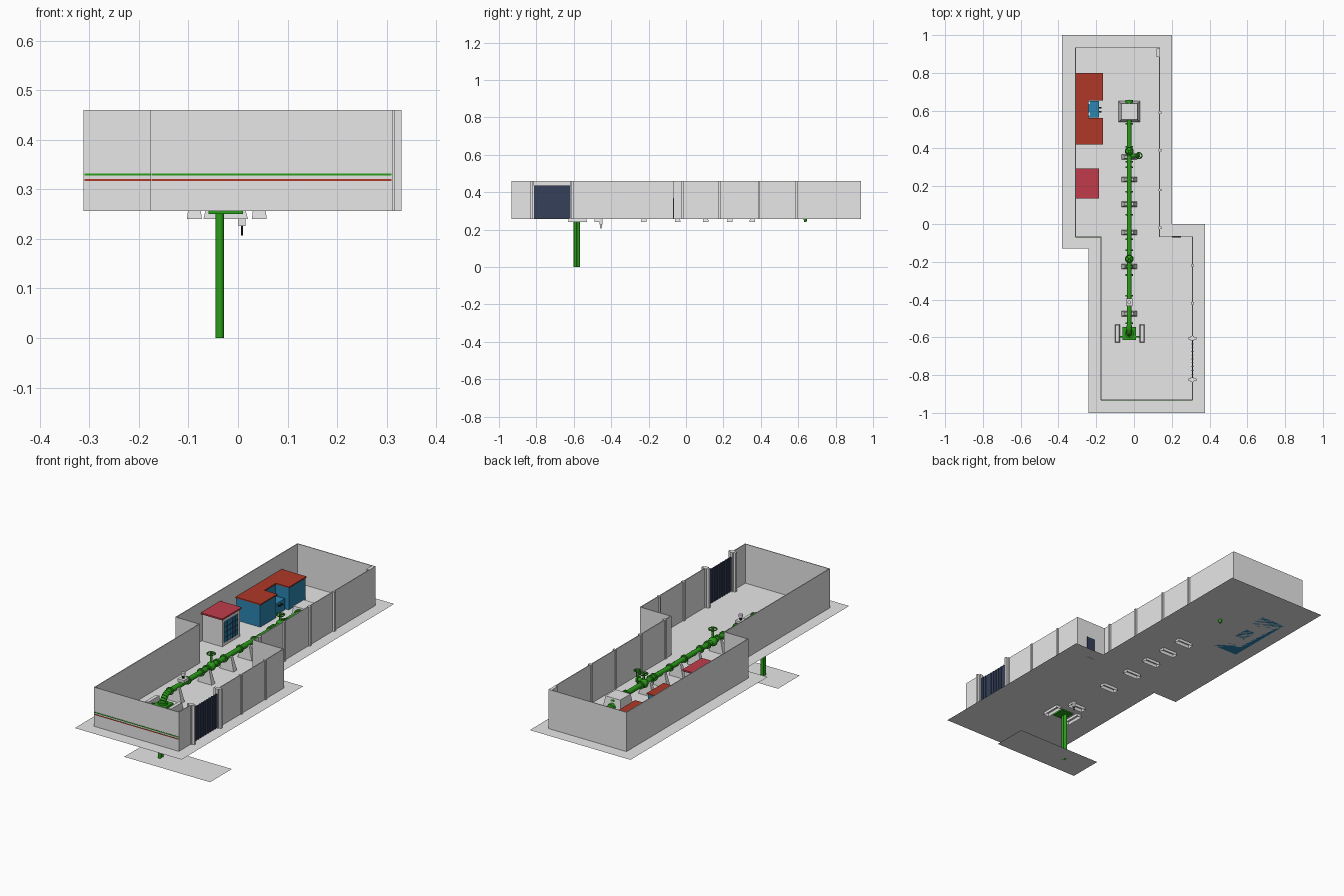
import bpy, bmesh, math
from mathutils import Vector

old = bpy.data.objects.get("Cube")
if old:
    bpy.data.objects.remove(old)


def paint(name, r, g, b):
    m = bpy.data.materials.new(name)
    m.use_nodes = True
    m.diffuse_color = (r, g, b, 1)
    m.node_tree.nodes["Principled BSDF"].inputs["Base Color"].default_value = (r, g, b, 1)
    return m


WHITE = paint("pale concrete", .8, .8, .8)
RUST = paint("rust red", .42, .04, .02)
CRIMSON = paint("crimson", .53, .045, .07)
BLUE = paint("wall blue", .025, .24, .45)
GREEN = paint("pipe green", .024, .34, .01)
NAVY = paint("gate navy", .035, .05, .1)
BLACK = paint("black", .02, .02, .02)

GROUND, TOP = .256, .46
PIPE_X, PIPE_Z, PIPE_R = -.025, .325, .013


def finish(name, bm, mat, smooth=False):
    me = bpy.data.meshes.new(name)
    bm.to_mesh(me)
    bm.free()
    ob = bpy.data.objects.new(name, me)
    bpy.context.collection.objects.link(ob)
    me.materials.append(mat)
    if smooth:
        bpy.context.view_layer.objects.active = ob
        bpy.ops.object.select_all(action='DESELECT')
        ob.select_set(True)
        bpy.ops.object.shade_smooth_by_angle()
    return ob


def prism(name, pts, z0, z1, mat):
    """Flat outline, raised to z1 when that differs from z0."""
    bm = bmesh.new()
    face = bm.faces.new([bm.verts.new((x, y, z0)) for x, y in pts])
    if z1 > z0:
        up = bmesh.ops.extrude_face_region(bm, geom=[face])["geom"]
        bmesh.ops.translate(bm, vec=(0, 0, z1 - z0),
                            verts=[v for v in up if isinstance(v, bmesh.types.BMVert)])
        bmesh.ops.recalc_face_normals(bm, faces=bm.faces)
    return finish(name, bm, mat)


def box(name, x0, x1, y0, y1, z0, z1, mat):
    return prism(name, [(x0, y0), (x1, y0), (x1, y1), (x0, y1)], z0, z1, mat)


def pedestal(name, x, y, base, top, z0, z1, hollow=0):
    """Tapered block, with an open recess under its foot when hollow."""
    bm = bmesh.new()
    bmesh.ops.create_cube(bm, size=1)
    for v in bm.verts:
        size = top if v.co.z > 0 else base
        v.co = (x + v.co.x * size[0], y + v.co.y * size[1], z1 if v.co.z > 0 else z0)
    bm.normal_update()
    if hollow:
        foot = min(bm.faces, key=lambda f: f.normal.z)
        bmesh.ops.inset_region(bm, faces=[foot], thickness=.006)
        bmesh.ops.translate(bm, verts=foot.verts, vec=(0, 0, hollow))
    return finish(name, bm, WHITE)


def rod(name, a, b, r, mat=GREEN, r2=None, sides=16):
    a, b = Vector(a), Vector(b)
    bm = bmesh.new()
    bmesh.ops.create_cone(bm, cap_ends=True, segments=sides, radius1=r,
                          radius2=r if r2 is None else r2, depth=(b - a).length)
    turn = (b - a).to_track_quat('Z', 'Y').to_matrix()
    for v in bm.verts:
        v.co = turn @ v.co + (a + b) / 2
    return finish(name, bm, mat, True)


def wheel(name, centre, axis, r):
    bpy.ops.mesh.primitive_torus_add(major_radius=r, minor_radius=.003, location=centre,
                                     major_segments=20, minor_segments=6)
    ob = bpy.context.object
    ob.name = name
    ob.rotation_euler = Vector(axis).to_track_quat('Z', 'Y').to_euler()
    ob.data.materials.append(GREEN)
    c = Vector(centre)
    for i in range(2):
        d = Vector(axis).orthogonal().normalized()
        d = d if i == 0 else d.cross(Vector(axis))
        rod(name + "_spoke", c - d * r, c + d * r, .002, sides=6)


# Ground slabs
prism("upper_ground", [(-.38, -.13), (-.24, -.13), (-.24, -1), (.375, -1),
                       (.375, 0), (.2, 0), (.2, 1), (-.38, 1)], GROUND, GROUND, WHITE)
box("lower_ground", -.18, .315, -.68, -.5, 0, 0, WHITE)

# Perimeter wall, leaving a gap for the gate
path = [(.31, -.82), (.31, -.93), (-.175, -.93), (-.175, -.068), (-.31, -.068),
        (-.31, .933), (.135, .933), (.135, -.068), (.31, -.068), (.31, -.61)]
T = .002
for (ax, ay), (bx, by) in zip(path, path[1:]):
    box("perimeter_wall", min(ax, bx) - T, max(ax, bx) + T,
        min(ay, by) - T, max(ay, by) + T, GROUND, TOP, WHITE)

# Thin stripes on the front walls
for z, mat in ((.328, GREEN), (.317, RUST)):
    box("lower_front_stripe", -.175, .31, -.934, -.931, z, z + .004, mat)
    box("upper_front_stripe", -.31, -.177, -.072, -.069, z, z + .004, mat)

# Wall posts
for x, ys in ((.31, (-.22, -.42)), (.138, (.59, .39, .18, -.02))):
    for y in ys:
        box("wall_post", x - .009, x + .008, y - .006, y + .006, GROUND, TOP, WHITE)
box("corner_post", .12, .134, .885, .93, GROUND, TOP, WHITE)

# Gate with slats between its two posts
for y in (-.825, -.605):
    box("gate_post", .288, .33, y - .006, y + .006, GROUND, TOP, WHITE)
    box("gate_post_rib", .3, .317, y - .012, y + .012, GROUND, TOP, WHITE)
box("gate", .307, .313, -.815, -.615, GROUND + .004, .435, NAVY)
for i in range(9):
    y = -.795 + i * .02
    box("gate_slat", .304, .316, y - .002, y + .002, GROUND + .004, .435, NAVY)
box("side_door", .2, .25, -.071, -.064, GROUND, .37, NAVY)

# Blue building with a recessed entrance
def notched(g):
    return [(-.31 + g, .42 + g), (-.165 - g, .42 + g), (-.165 - g, .56 - g), (-.24 - g, .56 - g),
            (-.24 - g, .655 + g), (-.165 - g, .655 + g), (-.165 - g, .8 - g), (-.31 + g, .8 - g)]


prism("blue_building", notched(.004), GROUND, .372, BLUE)
prism("blue_building_roof", notched(0), .372, .378, RUST)
box("entrance_block", -.24, -.185, .565, .65, GROUND, .315, BLUE)
for y in (.575, .635):
    box("entrance_trim", -.243, -.232, y, y + .015, .31, .318, WHITE)
for y in (.595, .615):
    rod("entrance_handle", (-.186, y, .3), (-.172, y, .3), .004, BLACK, sides=8)

# White hut with a barred window
box("hut", -.305, -.19, .142, .288, GROUND, .397, WHITE)
box("hut_roof", -.31, -.185, .135, .295, .397, .405, CRIMSON)
box("hut_window", -.19, -.186, .155, .265, .275, .38, BLUE)
for i in range(4):
    y = .177 + i * .022
    box("window_bar", -.187, -.184, y - .001, y + .001, .275, .38, NAVY)
for i in range(3):
    z = .3 + i * .027
    box("window_bar", -.187, -.184, .155, .265, z - .001, z + .001, NAVY)

# Main pipe, its front elbow and the flanges
rod("main_pipe", (PIPE_X, -.54, PIPE_Z), (PIPE_X, .64, PIPE_Z), PIPE_R)
bend = [(-.54 - .04 * math.sin(i * math.pi / 12), PIPE_Z - .04 + .04 * math.cos(i * math.pi / 12))
        for i in range(7)]
for (y0, z0), (y1, z1) in zip(bend, bend[1:]):
    rod("front_elbow", (PIPE_X, y0 + .001, z0), (PIPE_X, y1 - .001, z1), .015)
for y in (-.525, -.38, -.27, -.225, -.14, -.08, .05, .17, .3, .33, .41, .53):
    rod("pipe_flange", (PIPE_X, y - .004, PIPE_Z), (PIPE_X, y + .004, PIPE_Z), .02)

# Riser pair beneath the pump base
for y in (-.592, -.576):
    rod("riser", (-.037, y, 0), (-.037, y, GROUND), .0085)
box("pump_base", -.06, .01, -.615, -.545, .25, .28, GREEN)
rod("pump_flange", (PIPE_X, -.58, .28), (PIPE_X, -.58, .29), .024)
for x in (-.088, .043):
    pedestal("pump_frame", x, -.58, (.03, .1), (.018, .09), .24, .29, .015)
    box("pump_rail", min(x, PIPE_X), max(x, PIPE_X), -.6, -.592, .27, .276, GREEN)

# Saddles under the pipe
for y in (.355, .235, .105, -.045, -.225, -.475):
    pedestal("pipe_saddle", PIPE_X, y, (.09, .03), (.045, .016), .24, PIPE_Z, .015)

# Valves: one with an upright wheel, one with a side wheel as well
for y, z in ((-.185, .39), (.385, .375)):
    bpy.ops.mesh.primitive_uv_sphere_add(radius=.023, segments=16, ring_count=10,
                                         location=(PIPE_X, y, PIPE_Z))
    bpy.context.object.name = "valve_body"
    bpy.context.object.data.materials.append(GREEN)
    bpy.ops.object.shade_smooth_by_angle()
    rod("valve_stem", (PIPE_X, y, PIPE_Z), (PIPE_X, y, z + .004), .006)
    wheel("valve_wheel", (PIPE_X, y, z), (0, 0, 1), .02)
rod("side_branch", (PIPE_X, .362, PIPE_Z), (.03, .362, PIPE_Z), .01)
rod("branch_flange", (.018, .362, PIPE_Z), (.026, .362, PIPE_Z), .018)
rod("branch_stem", (.026, .362, PIPE_Z), (.026, .362, .37), .006)
wheel("branch_wheel", (.026, .362, .37), (0, 0, 1), .016)

# Gauge on the pipe and the drain under the slab
box("gauge", -.043, -.007, -.435, -.395, .335, .35, WHITE)
rod("gauge_stem", (PIPE_X, -.415, .35), (PIPE_X, -.415, .372), .006, BLACK, sides=10)
rod("gauge_head", (PIPE_X, -.415, .365), (PIPE_X, -.415, .38), .01, WHITE)
box("drain_box", .001, .015, -.463, -.447, .226, GROUND, WHITE)
rod("drain_spike", (.008, -.455, .207), (.008, -.455, .23), .002, BLACK, sides=8)

# Anchor block at the back with the pipe outlet
pedestal("anchor_block", PIPE_X, .595, (.115, .11), (.085, .085), GROUND, .345)
rod("outlet", (PIPE_X, .635, .3), (PIPE_X, .657, .3), .02)
rod("outlet_drain", (PIPE_X, .638, .24), (PIPE_X, .638, .3), .006, r2=.02)
